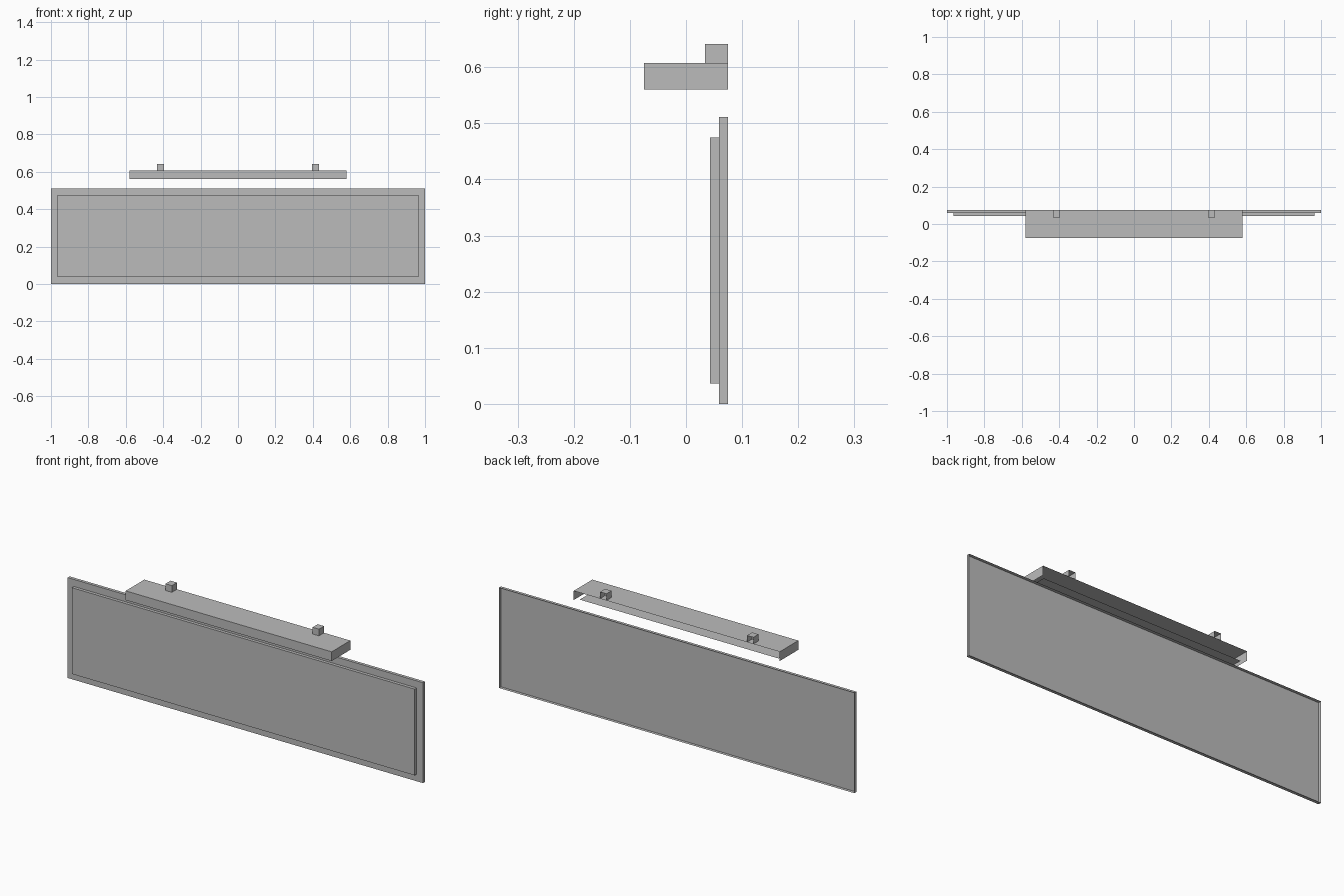
import bpy
import bmesh
from mathutils import Vector

default_cube = bpy.data.objects.get("Cube")
if default_cube:
    bpy.data.objects.remove(default_cube, do_unlink=True)

grey = bpy.data.materials.new("plain_grey")
grey.use_nodes = True
grey.diffuse_color = (0.5, 0.5, 0.5, 1)
grey.node_tree.nodes["Principled BSDF"].inputs["Base Color"].default_value = grey.diffuse_color

BACK, DOWN, UP = Vector((0, 1, 0)), Vector((0, 0, -1)), Vector((0, 0, 1))
FRONT = -BACK
LEFT = Vector((1, 0, 0))
WALL = 0.075  # plane of the wall behind the model


def shell(name, x, y, z, open_sides=()):
    """Thin-walled box between (min, max) limits, without its open sides."""
    bm = bmesh.new()
    bmesh.ops.create_cube(bm, size=1)
    bm.normal_update()
    gone = [f for f in bm.faces if any(f.normal.dot(d) > 0.9 for d in open_sides)]
    bmesh.ops.delete(bm, geom=gone, context='FACES')
    for v in bm.verts:
        v.co = [lo + (c + 0.5) * (hi - lo) for c, (lo, hi) in zip(v.co, (x, y, z))]
    mesh = bpy.data.meshes.new(name)
    bm.to_mesh(mesh)
    bm.free()
    mesh.materials.append(grey)
    obj = bpy.data.objects.new(name, mesh)
    bpy.context.collection.objects.link(obj)
    return obj


# Sign board, hollow towards the wall, with a raised face panel
shell("sign_board", (-1, 1), (0.059, WALL), (0, 0.511), [BACK])
shell("face_panel", (-0.965, 0.965), (0.043, 0.059), (0.036, 0.475), [BACK])

# Lamp hood, open at the back and underneath
HOOD = 0.58
shell("lamp_hood", (-HOOD, HOOD), (-WALL, WALL), (0.56, 0.607), [BACK, DOWN])

# Flat diffuser set in from the hood's rim
GAP = 0.02
shell("lamp_diffuser", (GAP - HOOD, HOOD - GAP), (GAP - WALL, WALL - GAP), (0.56, 0.561),
      [UP, BACK, FRONT, LEFT, -LEFT])

# Pair of wall brackets on the hood
for side, sign in (("right", -1), ("left", 1)):
    centre = sign * 0.414
    shell(side + "_bracket", (centre - 0.018, centre + 0.018), (0.034, WALL), (0.607, 0.641),
          [BACK, DOWN])
